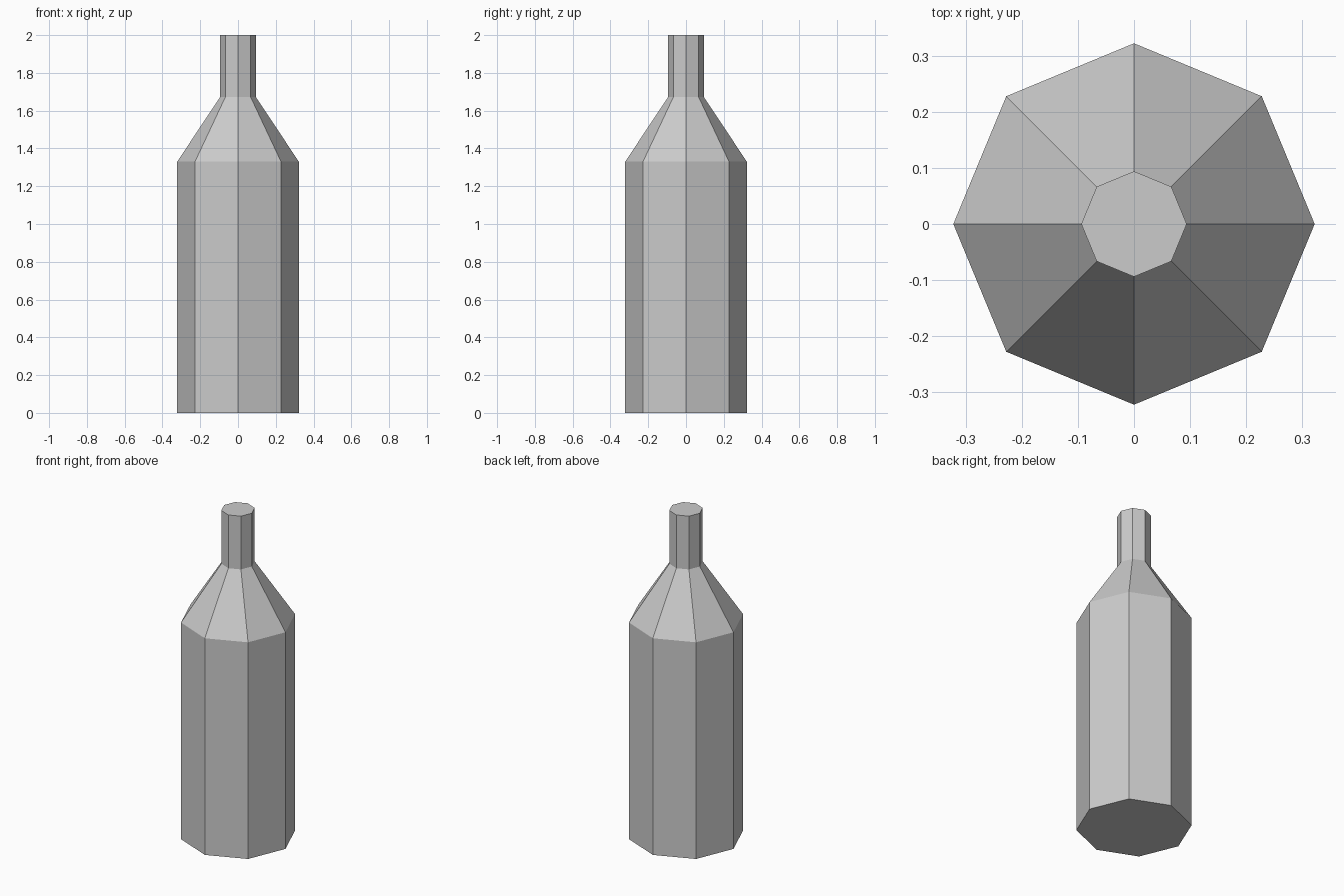
import bpy, bmesh
from math import cos, sin, tau

if "Cube" in bpy.data.objects:
    bpy.data.objects.remove(bpy.data.objects["Cube"])

SIDES = 8
# bottle profile from base to mouth: (radius, height)
PROFILE = [(0.322, 0.0), (0.322, 1.33), (0.094, 1.673), (0.094, 2.0)]

bm = bmesh.new()
rings = [[bm.verts.new((r * cos(tau * i / SIDES), r * sin(tau * i / SIDES), z))
          for i in range(SIDES)] for r, z in PROFILE]

# body, shoulder and neck walls
for low, high in zip(rings, rings[1:]):
    for i in range(SIDES):
        j = (i + 1) % SIDES
        bm.faces.new((low[i], low[j], high[j], high[i]))

# flat base and flat top
bm.faces.new(rings[0][::-1])
bm.faces.new(rings[-1])

mesh = bpy.data.meshes.new("bottle")
bm.to_mesh(mesh)
bm.free()
bpy.context.collection.objects.link(bpy.data.objects.new("bottle", mesh))
